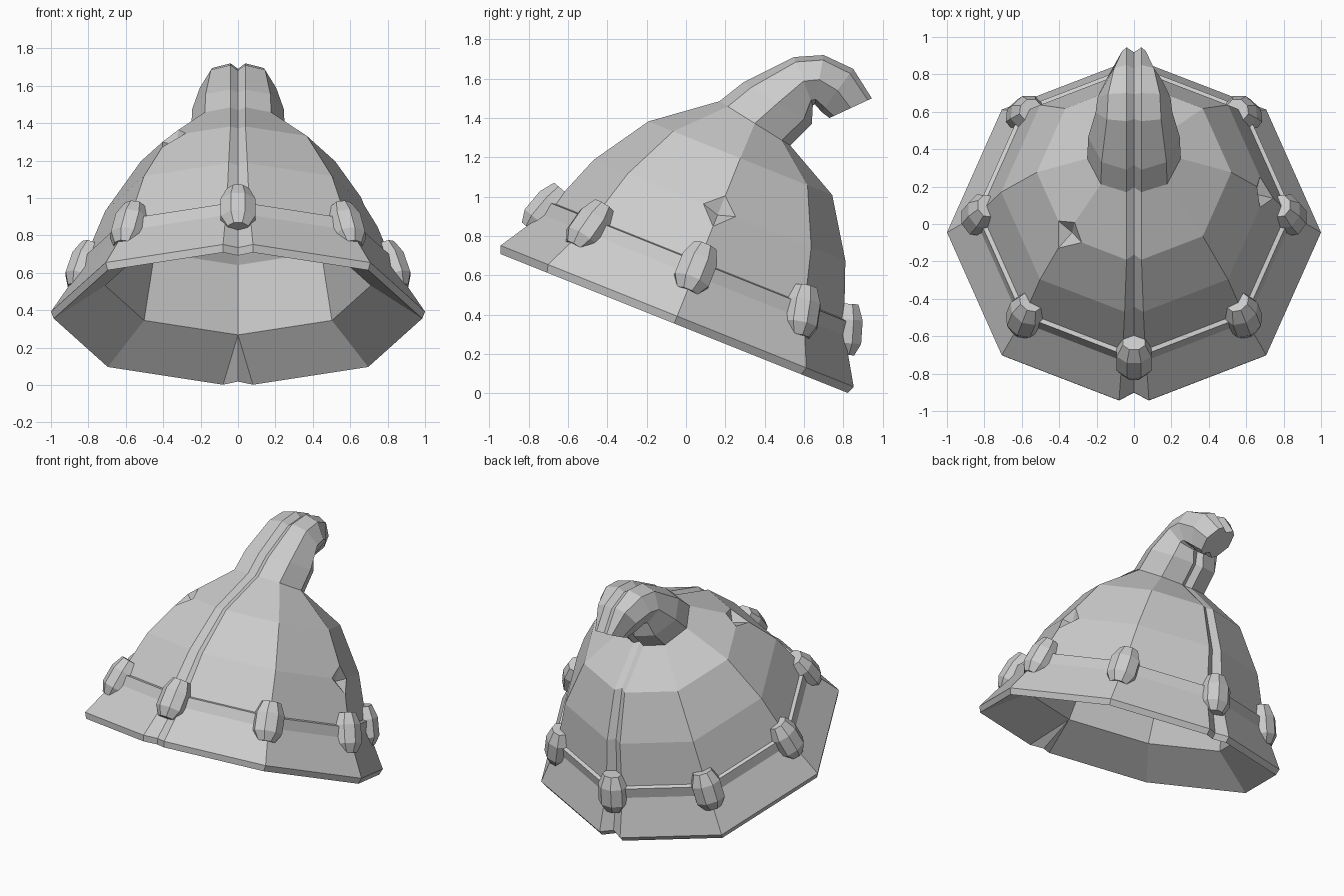
import bpy, bmesh, math
from mathutils import Vector, Matrix

if "Cube" in bpy.data.objects:
    bpy.data.objects.remove(bpy.data.objects["Cube"])

TILT = math.atan2(0.4, 1.0)
UP = Vector((0, math.sin(TILT), math.cos(TILT)))
BACK = Vector((0, math.cos(TILT), -math.sin(TILT)))
BASE = Vector((0, -0.045, 0.3925))
DIAG = math.sqrt(0.5)
SLOPE = math.tan(math.pi / 8)

grey = bpy.data.materials.new("plain grey")
grey.use_nodes = True
COLOUR = (0.6, 0.6, 0.6, 1)
grey.diffuse_color = COLOUR
grey.node_tree.nodes["Principled BSDF"].inputs["Base Color"].default_value = COLOUR


def finish(bm, name):
    bmesh.ops.recalc_face_normals(bm, faces=bm.faces)
    mesh = bpy.data.meshes.new(name)
    bm.to_mesh(mesh)
    bm.free()
    mesh.materials.append(grey)
    obj = bpy.data.objects.new(name, mesh)
    bpy.context.collection.objects.link(obj)


def loft(bm, rings):
    """Skin closed rings in order and cap both ends."""
    loops = [[bm.verts.new(p) for p in r] for r in rings]
    for a, b in zip(loops, loops[1:]):
        for i in range(len(a)):
            j = (i + 1) % len(a)
            bm.faces.new((a[i], a[j], b[j], b[i]))
    bm.faces.new(loops[0])
    bm.faces.new(loops[-1])


def ring(centre, axis, depth, width, groove, dip):
    """Octagon whose front and back corners are cut by a centre groove."""
    rim = depth - SLOPE * groove
    half = [(0, -(rim - dip)), (groove, -rim), (width * DIAG, -depth * DIAG),
            (width, 0), (width * DIAG, depth * DIAG), (groove, rim)]
    outline = half + [(-x, -d) for x, d in half]
    return [centre + Vector((x, 0, 0)) + axis * d for x, d in outline]


def level(height, radius, groove, dip):
    return ring(BASE + UP * height, BACK, radius, radius, groove, dip)


def bent(fy, fz, by, bz, width, groove=0.04, dip=0.03):
    front, back = Vector((0, fy, fz)), Vector((0, by, bz))
    span = back - front
    depth = span.length / 2 + SLOPE * groove
    return ring((front + back) / 2, span.normalized(), depth, width, groove, dip)


# Hollow lining, brim, band and crown, from the inside to the outside
rings = [level(*r) for r in [
    (0.93, 0.14, 0, 0), (0.78, 0.4, 0, 0), (0.52, 0.63, 0, 0), (0.15, 0.71, 0, 0),
    (-0.04, 0.985, 0.08, 0.045), (0, 1.0, 0.08, 0.045), (0.225, 0.855, 0.065, 0.03),
    (0.295, 0.845, 0.06, 0.03), (0.3, 0.82, 0.06, 0.03),
    (0.58, 0.71, 0.05, 0.03), (0.865, 0.52, 0.04, 0.03)]]
# Neck and curled tip
rings += [bent(*r) for r in [
    (0.17, 1.485, 0.53, 1.26, 0.25), (0.29, 1.58, 0.64, 1.37, 0.245),
    (0.55, 1.71, 0.645, 1.465, 0.205), (0.70, 1.72, 0.655, 1.47, 0.195),
    (0.85, 1.65, 0.69, 1.43, 0.15), (0.945, 1.50, 0.73, 1.40, 0.09)]]
bm = bmesh.new()
loft(bm, rings)
bmesh.ops.remove_doubles(bm, verts=bm.verts, dist=0.0005)
bmesh.ops.recalc_face_normals(bm, faces=bm.faces)

# Dents knocked into two corners of the crown
for spot in ((0.72, 0.17, 0.93), (-0.37, -0.07, 1.34)):
    corner = min(bm.verts, key=lambda v: (v.co - Vector(spot)).length)
    inward = -corner.normal.copy()
    cut = bmesh.ops.bevel(bm, geom=[corner], offset=0.095, segments=1,
                          profile=0.5, affect='VERTICES')
    face = min(cut["faces"], key=lambda f: f.calc_area())
    poked = bmesh.ops.poke(bm, faces=[face])
    poked["verts"][0].co += inward * 0.045
finish(bm, "hat_shell")

# Studs around the band, one at each corner
STUD = [(-0.13, 0.06), (-0.07, 0.1), (0.05, 0.1), (0.13, 0.065)]
names = ["left", "back_left", "back", "back_right",
         "right", "front_right", "front", "front_left"]
for k, name in enumerate(names):
    turn = k * math.pi / 4
    out = Vector((math.cos(turn), 0, 0)) + BACK * math.sin(turn)
    side = UP.cross(out)
    lean = Matrix.Rotation(math.radians(-18), 3, side)
    centre = BASE + UP * 0.258 + out * 0.825
    angles = [(i + 0.5) * math.pi / 4 for i in range(8)]
    bm = bmesh.new()
    loft(bm, [[centre + lean @ (UP * h + side * (r * math.sin(a)) + out * (0.85 * r * math.cos(a)))
               for a in angles] for h, r in STUD])
    finish(bm, "stud_" + name)
